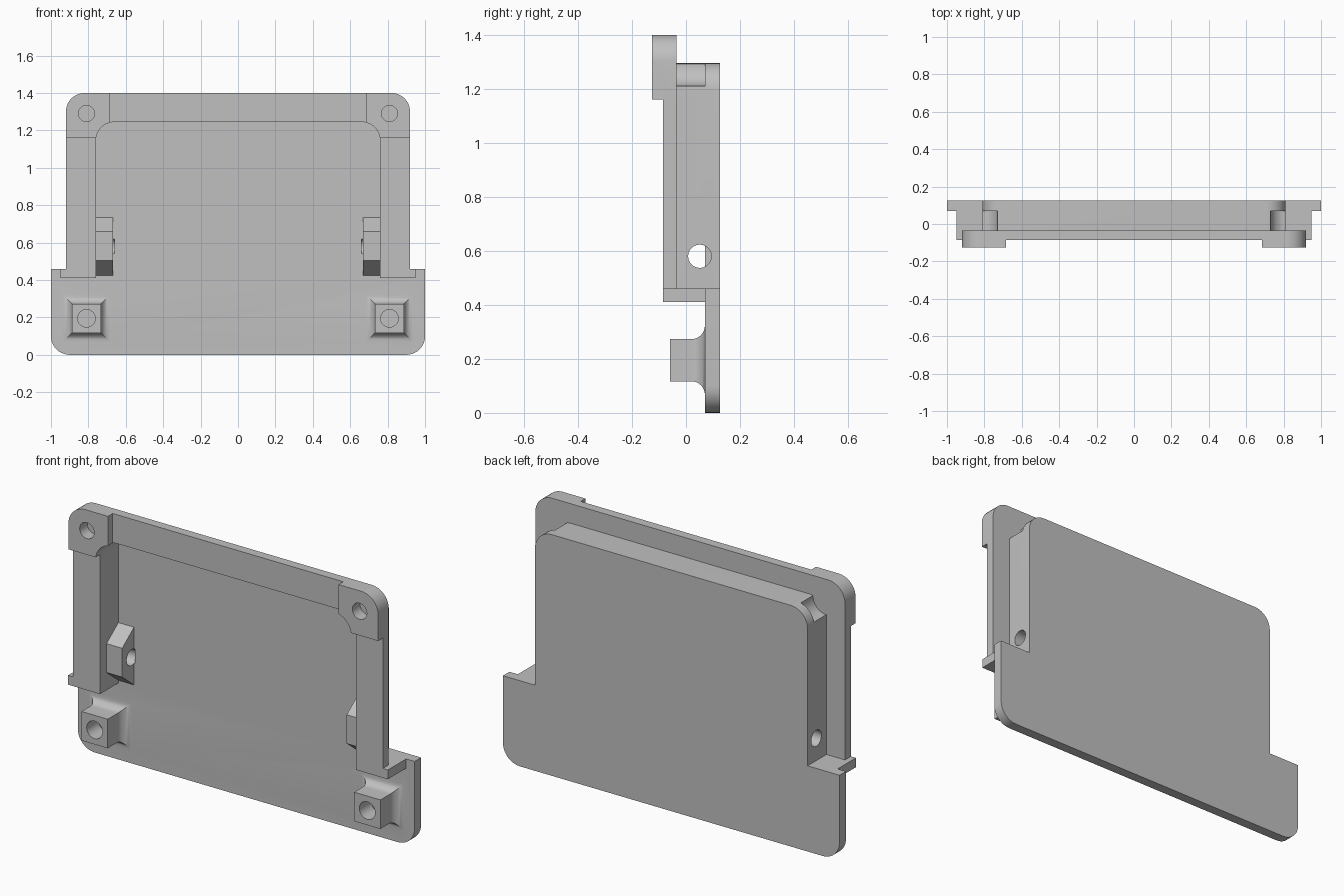
import bpy, bmesh, math

cube = bpy.data.objects.get("Cube")
if cube:
    bpy.data.objects.remove(cube, do_unlink=True)

grey = bpy.data.materials.new("plain grey")
grey.use_nodes = True
colour = (0.53, 0.53, 0.53, 1)
grey.diffuse_color = colour
grey.node_tree.nodes["Principled BSDF"].inputs["Base Color"].default_value = colour


def make(name, bm):
    bmesh.ops.recalc_face_normals(bm, faces=bm.faces)
    mesh = bpy.data.meshes.new(name)
    bm.to_mesh(mesh)
    bm.free()
    mesh.materials.append(grey)
    obj = bpy.data.objects.new(name, mesh)
    bpy.context.collection.objects.link(obj)
    return obj


def loft(name, rings):
    """Skin a list of equal closed rings and cap both ends."""
    bm = bmesh.new()
    loops = [[bm.verts.new(p) for p in ring] for ring in rings]
    n = len(loops[0])
    for a, b in zip(loops, loops[1:]):
        for i in range(n):
            j = (i + 1) % n
            bm.faces.new((a[i], a[j], b[j], b[i]))
    bm.faces.new(loops[0])
    bm.faces.new(loops[-1])
    return make(name, bm)


def prism_y(name, outline, y0, y1):
    return loft(name, [[(x, y, z) for x, z in outline] for y in (y0, y1)])


def prism_x(name, outline, x0, x1):
    return loft(name, [[(x, y, z) for y, z in outline] for x in (x0, x1)])


def rect(x0, x1, z0, z1, radii=(0, 0, 0, 0), steps=10):
    """Rectangle with radii for bottom right, top right, top left, bottom left."""
    corners = [(x1, z0, -1, 1), (x1, z1, -1, -1), (x0, z1, 1, -1), (x0, z0, 1, 1)]
    points = []
    for k, ((cx, cz, sx, sz), r) in enumerate(zip(corners, radii)):
        if r == 0:
            points.append((cx, cz))
            continue
        for i in range(steps + 1):
            a = math.pi / 2 * (k - 1 + i / steps)
            points.append((cx + sx * r + r * math.cos(a), cz + sz * r + r * math.sin(a)))
    return points


def circle(cx, cz, r, n=40):
    return [(cx + r * math.cos(math.tau * (i + 0.5) / n),
             cz + r * math.sin(math.tau * (i + 0.5) / n)) for i in range(n)]


def combine(target, other, operation):
    """Apply a boolean and discard the operand."""
    mod = target.modifiers.new("combine", "BOOLEAN")
    mod.operation = operation
    mod.solver = "EXACT"
    mod.object = other
    bpy.context.view_layer.update()
    graph = bpy.context.evaluated_depsgraph_get()
    mesh = bpy.data.meshes.new_from_object(target.evaluated_get(graph))
    target.modifiers.clear()
    target.data = mesh
    bpy.data.objects.remove(other, do_unlink=True)


def add(other):
    combine(cover, other, "UNION")


def cut(other):
    combine(cover, other, "DIFFERENCE")


R = 0.10
TOP = (0, R, R, 0)
FLOOR, BACK, FRONT = 0.07, 0.125, -0.085
HOLE_X, HOLE_Z, POST_Z = 0.81, 1.29, 0.195

# raised rear block, with screw clearance scooped from its upper corners
cover = prism_y("case_cover", rect(-0.81, 0.81, 0.41, 1.295, TOP), FRONT, BACK)
for s in (-1, 1):
    cut(prism_y("corner_scoop", circle(s * HOLE_X, HOLE_Z, 0.08), -0.5, FLOOR))

# front flange, lower ledge and thick corner pads
add(prism_y("flange", rect(-0.92, 0.92, 0.41, 1.40, TOP), FRONT, -0.035))
add(prism_y("ledge", rect(-0.95, 0.95, 0.41, 0.46), FRONT, 0.10))
add(prism_y("left_pad", rect(0.685, 0.92, 1.16, 1.40, (0, R, 0, 0)), -0.125, -0.035))
add(prism_y("right_pad", rect(-0.92, -0.685, 1.16, 1.40, (0, 0, R, 0)), -0.125, -0.035))

# open cavity, then the wide lower plate
cut(prism_y("cavity", rect(-0.76, 0.76, 0.3, 1.245, TOP), -0.3, FLOOR))
add(prism_y("lower_plate", rect(-1, 1, 0, 0.46, (R, 0, 0, R)), FLOOR, BACK))

# square posts flaring into the plate
FLARE, HALF = 0.05, 0.078
profile = [(-0.06, 0)]
for i in range(9):
    a = math.pi / 2 * i / 8
    profile.append((FLOOR - FLARE + FLARE * math.sin(a), FLARE * (1 - math.cos(a))))
profile.append((0.09, FLARE))

catch_outline = [(0.09, 0.425), (FLOOR, 0.425), (-0.03, 0.505),
                 (-0.03, 0.66), (FLOOR, 0.735), (0.09, 0.735)]

for s in (-1, 1):
    rings = []
    for y, d in profile:
        h = HALF + d
        rings.append([(x, y, z) for x, z in
                      rect(s * HOLE_X - h, s * HOLE_X + h, POST_Z - h, POST_Z + h)])
    add(loft("post", rings))

    # bevelled boss inside each wall, with a cross hole
    add(prism_x("catch", catch_outline, s * 0.667, s * 0.785))
    cut(prism_x("cross_hole", circle(0.051, 0.58, 0.043), s * 0.66, s * 0.9))

    # blind screw holes
    cut(prism_y("pad_hole", circle(s * HOLE_X, HOLE_Z, 0.043), -0.3, -0.06))
    cut(prism_y("post_hole", circle(s * HOLE_X, POST_Z, 0.047), -0.3, 0.04))

# one material, smooth curves with crisp edges
cover.data.materials.clear()
cover.data.materials.append(grey)
for face in cover.data.polygons:
    face.material_index = 0
bpy.ops.object.select_all(action="DESELECT")
cover.select_set(True)
bpy.context.view_layer.objects.active = cover
bpy.ops.object.shade_smooth_by_angle(angle=math.radians(30))
